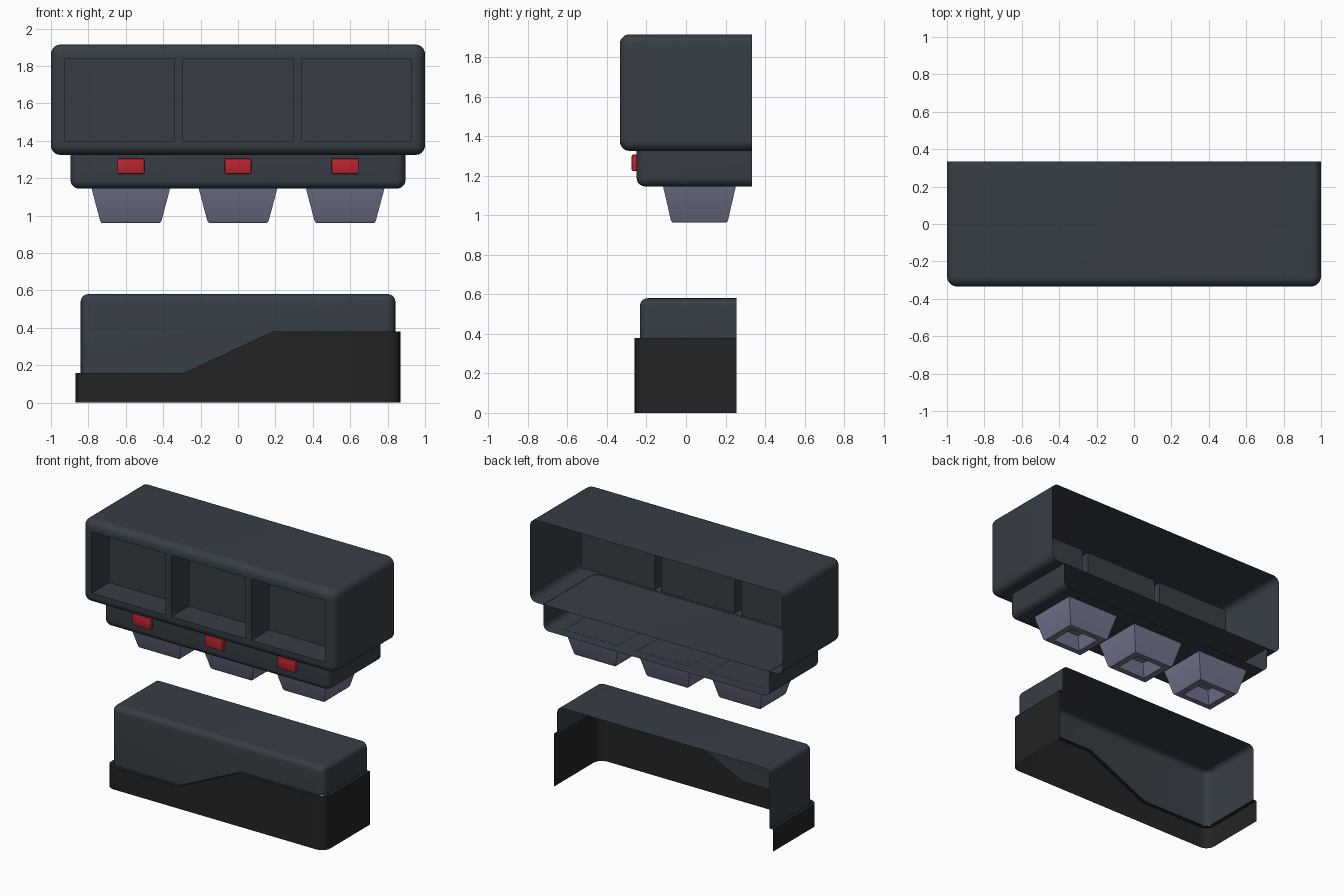
import bpy, bmesh, math

if "Cube" in bpy.data.objects:
    bpy.data.objects.remove(bpy.data.objects["Cube"])


def material(name, rgb):
    m = bpy.data.materials.new(name)
    m.diffuse_color = (*rgb, 1)
    m.use_nodes = True
    m.node_tree.nodes["Principled BSDF"].inputs["Base Color"].default_value = m.diffuse_color
    return m


BODY = material("slate grey", (0.037, 0.048, 0.060))
BLACK = material("matte black", (0.017, 0.017, 0.017))
RED = material("button red", (0.48, 0.018, 0.030))
NOZZLE = material("lilac grey", (0.17, 0.18, 0.27))


def finish(bm, name, mat):
    me = bpy.data.meshes.new(name)
    bm.to_mesh(me)
    bm.free()
    ob = bpy.data.objects.new(name, me)
    bpy.context.collection.objects.link(ob)
    me.materials.append(mat)
    bpy.ops.object.select_all(action='DESELECT')
    ob.select_set(True)
    bpy.context.view_layer.objects.active = ob
    bpy.ops.object.shade_smooth_by_angle(angle=math.radians(35))
    return ob


def u_path(w, yf, yb, r, d, cuts):
    """Plan outline, open at the back, inset by d, with extra points on the front."""
    w, yf, r = w - d, yf + d, r - d
    arc = [(w - r + r * math.cos(t), yf + r - r * math.sin(t))
           for t in (i * math.pi / 10 for i in range(6))]
    front = [(x, yf) for x in sorted(cuts, reverse=True)]
    left = [(-x, y) for x, y in reversed(arc)]
    return [(w, yb)] + arc + front + left + [(-w, yb)]


def u_shell(w, yf, yb, r, levels, cuts=(), bottom=False, top=False):
    """Stack outlines (inset, height) into an open-backed shell."""
    bm = bmesh.new()
    rings = []
    for d, z in levels:
        h = z if callable(z) else (lambda x, z=z: z)
        rings.append([bm.verts.new((x, y, h(x)))
                      for x, y in u_path(w, yf, yb, r, d, cuts)])
    for a, b in zip(rings, rings[1:]):
        for i in range(len(a) - 1):
            bm.faces.new((b[i], b[i + 1], a[i + 1], a[i]))
    if bottom:
        bm.faces.new(rings[0])
    if top:
        bm.faces.new(rings[-1][::-1])
    return bm


def round_low(z, r, n=5):
    return [(r * (1 - math.sin(i * math.pi / 2 / n)), z + r * (1 - math.cos(i * math.pi / 2 / n)))
            for i in range(n + 1)]


def round_high(z, r, n=5):
    return [(d, 2 * z - h) for d, h in reversed(round_low(z, r, n))]


# Upper housing with three recessed compartments
cuts = [-0.925, -0.34, -0.293, 0.293, 0.34, 0.925]
bm = u_shell(1.0, -0.335, 0.335, 0.056,
             round_low(1.325, 0.05) + [(0, 1.40), (0, 1.84)] + round_high(1.915, 0.05),
             cuts, bottom=True, top=True)
windows = []
for f in bm.faces:
    c = f.calc_center_median()
    if c.y < -0.33 and 1.5 < c.z < 1.75 and any(abs(c.x - m) < 0.05 for m in (-0.63, 0, 0.63)):
        windows.append(f)
ext = bmesh.ops.extrude_discrete_faces(bm, faces=windows)
bmesh.ops.translate(bm, vec=(0, 0.2, 0), verts=list({v for f in ext['faces'] for v in f.verts}))
finish(bm, "upper_housing", BODY)

# Lower housing carrying the buttons and nozzles
bm = u_shell(0.895, -0.25, 0.335, 0.05, round_low(1.145, 0.044) + [(0, 1.327)], bottom=True)
finish(bm, "lower_housing", BODY)

for n, cx in enumerate((-0.573, 0, 0.573), 1):
    # Red push button
    bm = bmesh.new()
    bmesh.ops.create_cube(bm, size=1)
    for v in bm.verts:
        v.co = (cx + v.co.x * 0.144, -0.257 + v.co.y * 0.035, 1.265 + v.co.z * 0.082)
    bmesh.ops.bevel(bm, geom=bm.edges[:], offset=0.006, segments=2, affect='EDGES', profile=0.5)
    finish(bm, f"button_{n}", RED)

    # Tapered nozzle with a hollow mouth
    bm = bmesh.new()
    prev = None
    for hx, hy, z in ((0.21, 0.184, 1.146), (0.164, 0.144, 0.972), (0.156, 0.136, 0.962),
                      (0.112, 0.096, 0.962), (0.075, 0.062, 1.05)):
        ring = [bm.verts.new((cx + sx * hx, 0.068 + sy * hy, z))
                for sx, sy in ((1, 1), (1, -1), (-1, -1), (-1, 1))]
        if prev:
            for i in range(4):
                j = (i + 1) % 4
                bm.faces.new((prev[i], prev[j], ring[j], ring[i]))
        prev = ring
    bm.faces.new(prev)
    finish(bm, f"nozzle_{n}", NOZZLE)


# Height of the black skirt along its stepped top edge
def skirt_top(x):
    t = min(1, max(0, (x + 0.29) / 0.475))
    return 0.158 + t * 0.222


# Black skirt, with a ledge in to the grey cover
step = [-0.29, 0.185]
bm = u_shell(0.868, -0.26, 0.255, 0.065, [(0, 0.0), (0, skirt_top), (0.027, skirt_top)], step)
finish(bm, "base_skirt", BLACK)

# Grey cover above the skirt
bm = u_shell(0.841, -0.233, 0.255, 0.046, [(0, skirt_top)] + round_high(0.58, 0.038), step, top=True)
finish(bm, "base_cover", BODY)
